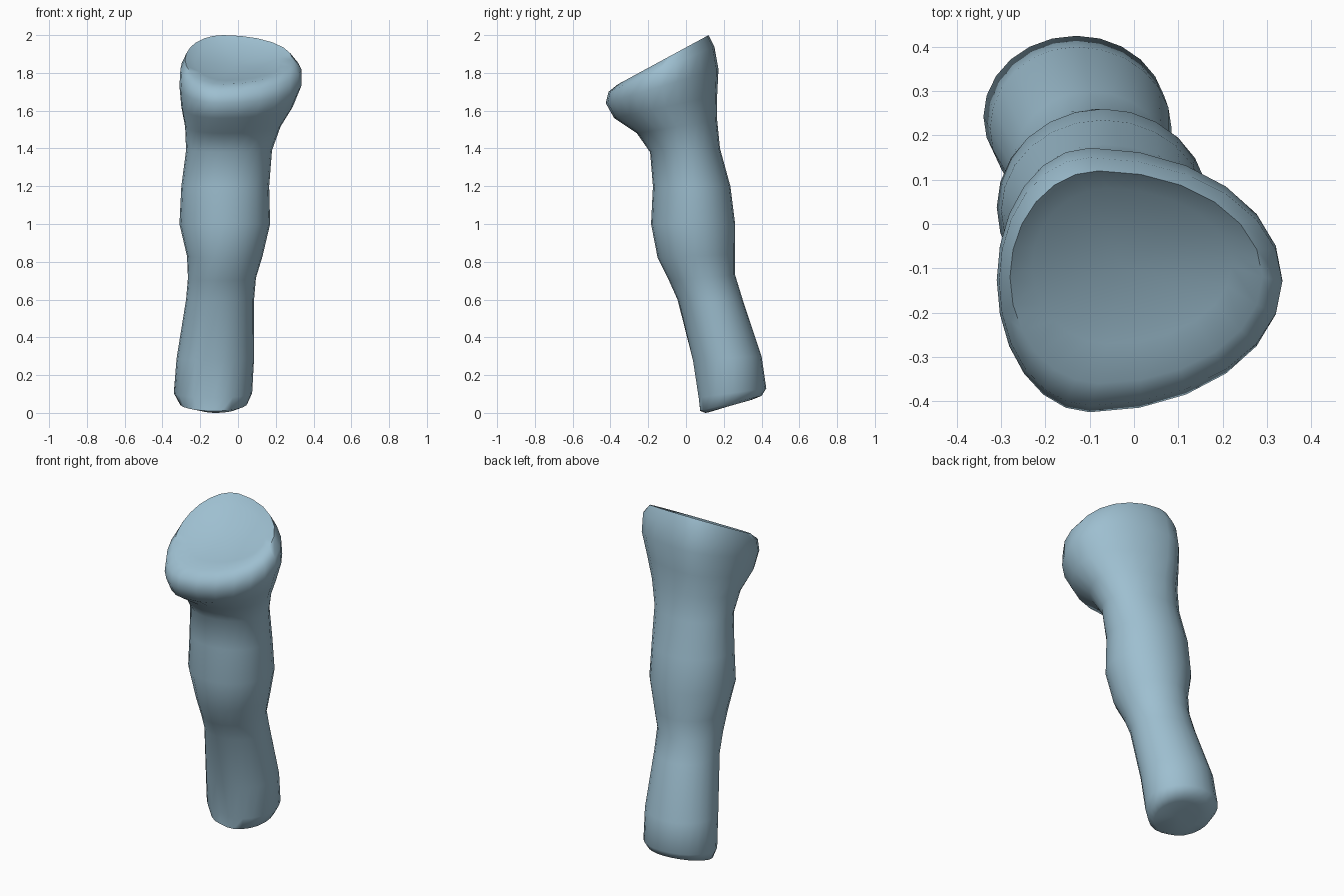
import bpy
import bmesh
from math import cos, sin, tau, radians, exp

default_cube = bpy.data.objects.get("Cube")
if default_cube:
    bpy.data.objects.remove(default_cube, do_unlink=True)

SEGMENTS = 24

# Cross-sections from the base to the slanted top:
# min x, ridge x, max x, front y, front z, back y, back z
SECTIONS = [
    (-.23, -.12, .01, .1, 0, .35, .07),
    (-.31, -.13, .05, .07, .01, .4, .09),
    (-.34, -.13, .075, .06, .08, .425, .13),
    (-.325, -.13, .085, .03, .28, .4, .3),
    (-.275, -.1, .085, -.045, .6, .3, .6),
    (-.265, -.1, .095, -.09, .7, .26, .73),
    (-.27, -.08, .13, -.15, .82, .26, .84),
    (-.31, -.07, .17, -.185, 1, .26, 1),
    (-.3, -.07, .165, -.175, 1.2, .235, 1.2),
    (-.275, -.07, .18, -.19, 1.38, .18, 1.4),
    (-.28, -.08, .225, -.26, 1.48, .165, 1.55),
    (-.3, -.1, .29, -.38, 1.56, .165, 1.68),
    (-.31, -.1, .335, -.425, 1.64, .172, 1.82),
    (-.305, -.1, .335, -.41, 1.7, .15, 1.94),
    (-.28, -.08, .29, -.36, 1.74, .12, 2),
    (-.23, -.06, .22, -.27, 1.76, .08, 1.95),
]


def dent(x, z, height, spread):
    """Soft falloff around a spot on the front surface."""
    return exp(-((x + .17) / .05) ** 2 - ((z - height) / spread) ** 2)


def section_points(x0, ridge, x1, yf, zf, yb, zb):
    """Closed ring, uneven to either side of its ridge and tilted front to back."""
    for i in range(SEGMENTS):
        c, s = cos(tau * i / SEGMENTS), sin(tau * i / SEGMENTS)
        x = ridge + c * (x1 - ridge if c > 0 else ridge - x0)
        t = (1 + s) / 2
        y, z = yf + t * (yb - yf), zf + t * (zb - zf)
        # shallow groove low on the front
        if s < 0:
            y += .04 * dent(x, z, .15, .12)
        yield x, y, z


def material(name, rgb):
    mat = bpy.data.materials.new(name)
    mat.use_nodes = True
    mat.diffuse_color = (*rgb, 1)
    mat.node_tree.nodes["Principled BSDF"].inputs["Base Color"].default_value = (*rgb, 1)
    return mat


def cap(bm, ring, sink):
    """Close a ring with a fan around a slightly sunken centre."""
    face = bm.faces.new(ring)
    centre = face.calc_center_median()
    centre.z -= sink
    bmesh.ops.poke(bm, faces=[face])
    bm.verts.ensure_lookup_table()
    bm.verts[-1].co = centre


# Limb body: loft the sections and close both ends
bm = bmesh.new()
rings = [[bm.verts.new(p) for p in section_points(*s)] for s in SECTIONS]
for low, high in zip(rings, rings[1:]):
    for i in range(SEGMENTS):
        j = (i + 1) % SEGMENTS
        bm.faces.new((low[i], low[j], high[j], high[i]))
cap(bm, rings[0][::-1], 0)
cap(bm, rings[-1], .015)
bmesh.ops.recalc_face_normals(bm, faces=bm.faces)

mesh = bpy.data.meshes.new("limb")
bm.to_mesh(mesh)
bm.free()
mesh.materials.append(material("pale blue grey", (.34, .52, .63)))
limb = bpy.data.objects.new("limb", mesh)
bpy.context.collection.objects.link(limb)

bpy.ops.object.select_all(action="DESELECT")
limb.select_set(True)
bpy.context.view_layer.objects.active = limb
bpy.ops.object.shade_smooth_by_angle(angle=radians(60))
